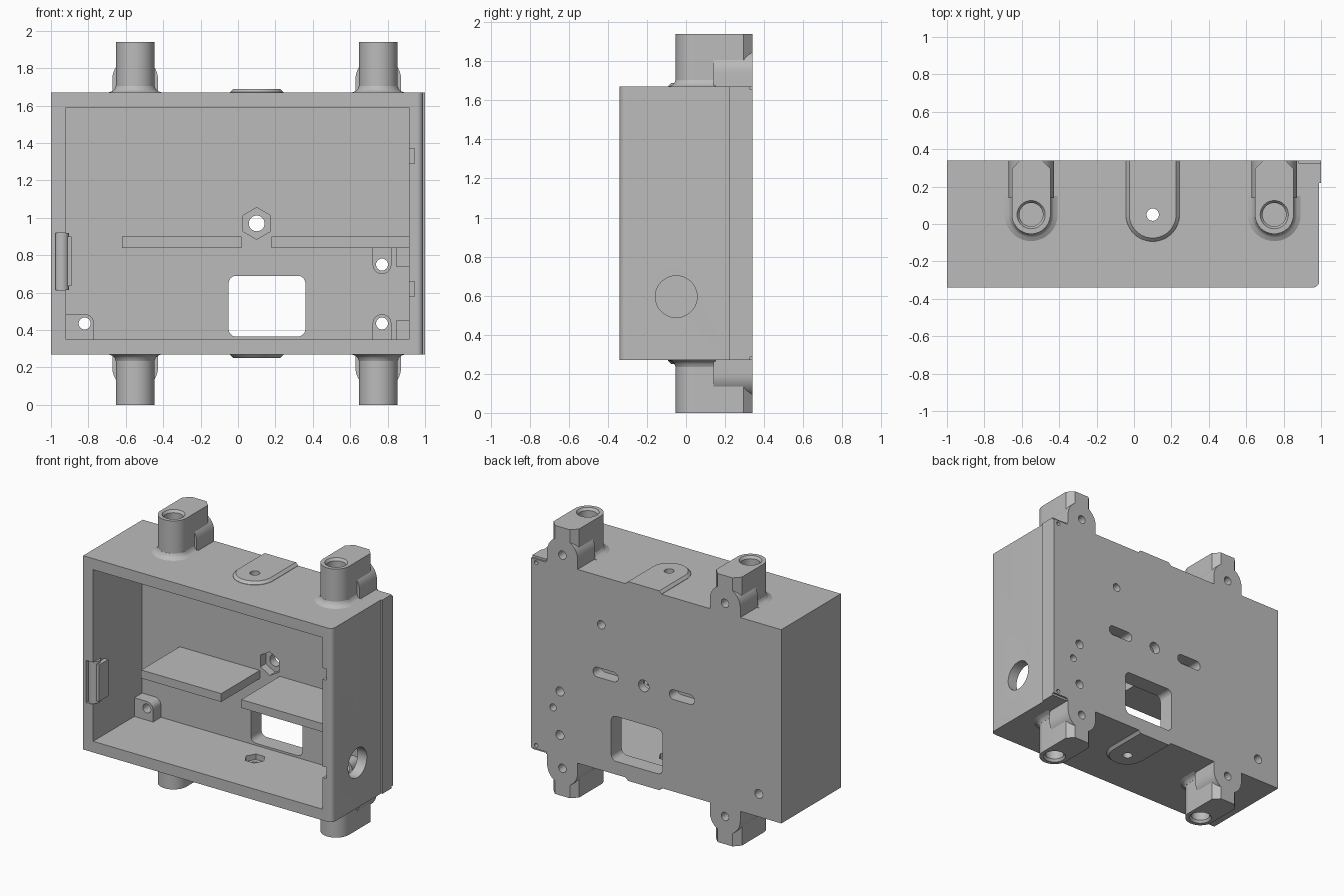
import bpy, bmesh, math
from math import sin, cos, pi

if "Cube" in bpy.data.objects:
    bpy.data.objects.remove(bpy.data.objects["Cube"], do_unlink=True)

grey = bpy.data.materials.new("plain_grey")
grey.use_nodes = True
GREY = (0.5, 0.5, 0.5, 1)
grey.diffuse_color = GREY
grey.node_tree.nodes["Principled BSDF"].inputs["Base Color"].default_value = GREY

MID = 0.97           # mirror height of the case
BACK = 0.34          # rear face
INNER = 0.22         # inner face of the rear wall


def loft(name, axis, *layers):
    """Join outlines (points, depth) along an axis into a closed solid."""
    place = {"x": lambda u, v, d: (d, u, v),
             "y": lambda u, v, d: (u, d, v),
             "z": lambda u, v, d: (u, v, d)}[axis]
    bm = bmesh.new()
    rings = [[bm.verts.new(place(u, v, d)) for u, v in pts] for pts, d in layers]
    bm.faces.new(rings[0])
    bm.faces.new(rings[-1])
    for a, b in zip(rings, rings[1:]):
        for i in range(len(a)):
            j = (i + 1) % len(a)
            bm.faces.new((a[i], a[j], b[j], b[i]))
    bmesh.ops.recalc_face_normals(bm, faces=bm.faces)
    mesh = bpy.data.meshes.new(name)
    bm.to_mesh(mesh)
    bm.free()
    mesh.materials.append(grey)
    ob = bpy.data.objects.new(name, mesh)
    bpy.context.collection.objects.link(ob)
    return ob


def prism(name, axis, pts, a, b):
    return loft(name, axis, (pts, a), (pts, b))


def arc(cx, cy, r, start, end, n):
    return [(cx + r * cos(start + (end - start) * i / n),
             cy + r * sin(start + (end - start) * i / n)) for i in range(n + 1)]


def circle(cx, cy, r, n=32, turn=0):
    return arc(cx, cy, r, turn, turn + 2 * pi, n)[:-1]


def rect(x0, y0, x1, y1):
    return [(x0, y0), (x1, y0), (x1, y1), (x0, y1)]


def round_rect(x0, y0, x1, y1, r):
    corners = [(x1 - r, y1 - r), (x0 + r, y1 - r), (x0 + r, y0 + r), (x1 - r, y0 + r)]
    return [p for i, (x, y) in enumerate(corners)
            for p in arc(x, y, r, i * pi / 2, (i + 1) * pi / 2, 8)]


def tongue(cx, r, back):
    """Outline with a round front and a straight rear."""
    return arc(cx, 0.05, r, pi, 2 * pi, 24) + [(cx + r, back), (cx - r, back)]


def cut(ob, *cutters):
    bpy.context.view_layer.objects.active = ob
    for c in cutters:
        mod = ob.modifiers.new("cut", "BOOLEAN")
        mod.operation, mod.solver, mod.object = "DIFFERENCE", "EXACT", c
        bpy.ops.object.modifier_apply(modifier=mod.name)
        bpy.data.objects.remove(c, do_unlink=True)


def hole(axis, cx, cy, r, a, b, n=32, turn=0):
    return prism("cutter", axis, circle(cx, cy, r, n, turn), a, b)


def box(x0, x1, y0, y1, z0, z1):
    return prism("cutter", "z", rect(x0, y0, x1, y1), z0, z1)


# Case shell with rounded front corner and stepped side
outline = ([(-1, -BACK)] + arc(0.955, -0.305, 0.035, -pi / 2, 0, 8) +
           [(0.99, INNER), (1, INNER), (1, BACK), (-1, BACK)])
shell = prism("case_shell", "z", outline, 0.27, 1.67)
cut(shell,
    box(-0.92, 0.915, -0.4, INNER, 0.35, 1.59),
    prism("cutter", "y", round_rect(-0.05, 0.365, 0.36, 0.69, 0.04), 0.1, 0.4),
    hole("x", -0.05, 0.595, 0.107, 0.8, 1.1, 48),
    hole("y", 0.1, MID, 0.042, 0.1, 0.4),
    hole("y", 0.1, MID, 0.085, 0.1, 0.28, 6, pi / 2),
    box(-0.975, -0.9, -0.4, -0.25, 0.615, 0.92))
# Screw holes and blind rear holes
POSTS = [(-0.82, 0.435), (0.77, 0.435), (0.77, 0.75)]
for x, z in POSTS:
    cut(shell, hole("y", x, z, 0.032, 0.1, 0.4))
for x, z, r in [(0.44, 1.32, 0.03), (0.825, 0.62, 0.026), (0.96, 1.63, 0.014), (0.96, 0.31, 0.014)]:
    cut(shell, hole("y", x, z, r, 0.26, 0.4, 20))
for x in (0.405, -0.205):
    cut(shell, prism("cutter", "y", round_rect(x - 0.1, 0.935, x + 0.1, 1.005, 0.034), 0.25, 0.4))
# Catch notches in the side wall
for z in (0.58, 1.29):
    cut(shell, box(0.9, 0.945, -0.4, -0.25, z, z + 0.08))
# Vertical screw holes with nut pockets, and corner reliefs
for s in (1, -1):
    at = lambda z: MID + s * (z - MID)
    cut(shell,
        hole("z", 0.1, 0.05, 0.033, at(1.5), at(1.8)),
        hole("z", 0.1, 0.05, 0.07, at(1.5), at(1.63), 6),
        box(0.88, 1.05, 0.327, 0.4, at(1.655), at(1.7)))

# Interior shelves
for name, x0, x1 in [("left_shelf", -0.62, 0.02), ("right_shelf", 0.18, 0.93)]:
    prism(name, "y", rect(x0, 0.84, x1, 0.90), -0.22, INNER + 0.01)

# Screw posts: round side toward the room, square side on the wall or shelf
corner = [(-0.93, 0.34), (-0.77, 0.34)] + arc(-0.82, 0.435, 0.05, 0, pi / 2, 10) + [(-0.93, 0.485)]
lower = arc(0.77, 0.435, 0.05, 0, pi, 16) + [(0.72, 0.34), (0.82, 0.34)]
upper = arc(0.77, 0.75, 0.05, pi, 2 * pi, 16) + [(0.82, 0.85), (0.72, 0.85)]
for name, pts, (x, z) in zip(("corner_post", "lower_post", "upper_post"), (corner, lower, upper), POSTS):
    cut(prism(name, "y", pts, 0.13, INNER + 0.005), hole("y", x, z, 0.032, 0, 0.4))

# Side blocks beside the posts
for name, z0, z1 in [("lower_side_block", 0.34, 0.45), ("upper_side_block", 0.74, 0.85)]:
    prism(name, "y", rect(0.845, z0, 0.93, z1), 0.05, INNER + 0.01)

# Front latch: rounded bar and inner tongue
prism("latch_bar", "z", circle(-0.943, -0.29, 0.04, 24), 0.615, 0.92)
prism("latch_tongue", "z", rect(-0.945, -0.315, -0.89, -0.21), 0.635, 0.90)

# Mounting lugs and pads, mirrored top and bottom
for s, end in ((1, "top"), (-1, "bottom")):
    at = lambda z: MID + s * (z - MID)
    pad = loft(end + "_pad", "z", (tongue(0.1, 0.145, BACK), at(1.66)),
               (tongue(0.1, 0.143, BACK), at(1.672)), (tongue(0.1, 0.125, BACK), at(1.69)))
    cut(pad, hole("z", 0.1, 0.05, 0.033, at(1.6), at(1.8)))
    for side, cx in (("right", -0.55), ("left", 0.75)):
        tag = end + "_" + side
        # Upright with chamfered rear and a countersunk blind bore
        body = arc(cx, 0.05, 0.103, pi, 2 * pi, 32) + [
            (cx + 0.103, 0.295), (cx + 0.06, BACK), (cx - 0.06, BACK), (cx - 0.103, 0.295)]
        lug = prism(tag + "_lug", "z", body, at(1.66), at(1.94))
        cut(lug, hole("z", cx, 0.05, 0.063, at(1.72), at(2.0)),
            loft("cutter", "z", (circle(cx, 0.05, 0.06), at(1.918)), (circle(cx, 0.05, 0.079), at(1.945))),
            hole("y", cx, at(1.74), 0.03, 0.2, 0.4))
        # Rounded rear flange with a screw hole
        zc = 1.74
        rim = [(x, at(z)) for x, z in arc(cx, zc, 0.122, 0, pi, 28) + [(cx - 0.122, 1.66), (cx + 0.122, 1.66)]]
        cut(prism(tag + "_flange", "y", rim, 0.14, BACK), hole("y", cx, at(zc), 0.03, 0.2, 0.4))
        # Fillet at the foot
        steps = [(0.148, 1.665), (0.14, 1.671), (0.122, 1.677), (0.11, 1.688), (0.1035, 1.705)]
        loft(tag + "_fillet", "z", *[(tongue(cx, r, 0.15), at(z)) for r, z in steps])

# Smooth shading on curved walls only
for ob in bpy.context.scene.objects:
    ob.select_set(ob.type == "MESH")
bpy.context.view_layer.objects.active = shell
bpy.ops.object.shade_smooth_by_angle(angle=math.radians(30))
